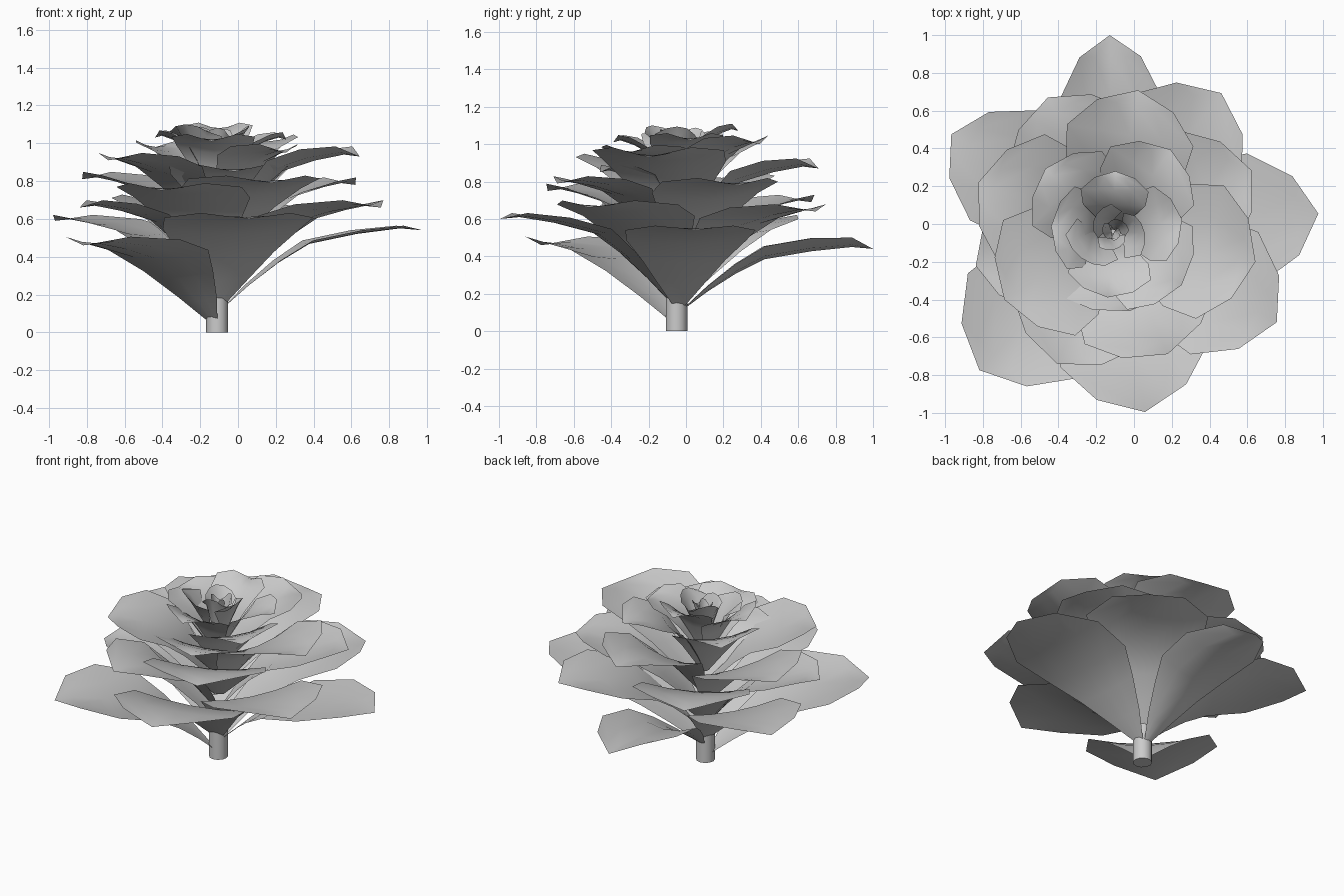
import bpy
from math import radians, cos, sin

CX, CY = -0.11, -0.04          # flower axis

# profile rows from root to lip: reach, half width, height (fractions)
ROWS = [(0.03, 0.08, 0.0), (0.15, 0.36, 0.28), (0.29, 0.64, 0.56),
        (0.44, 0.92, 0.80), (0.68, 1.0, 0.93), (0.89, 0.60, 1.0)]


def make_mesh(name, verts, faces):
    me = bpy.data.meshes.new(name)
    me.from_pydata(verts, [], faces)
    me.polygons.foreach_set("use_smooth", [True] * len(faces))
    ob = bpy.data.objects.new(name, me)
    bpy.context.collection.objects.link(ob)
    return ob


def petal(name, angle, reach, half, root, top, cup=0.05, roll=0.0):
    """Cupped open petal with a pointed lip; roll tilts it sideways."""
    a = radians(angle)
    cols = (-1, -0.5, 0, 0.5, 1)
    verts, faces = [], []

    def put(r, w, z):
        verts.append((CX + r * cos(a) - w * sin(a), CY + r * sin(a) + w * cos(a), z))

    for fr, fw, fz in ROWS:
        for s in cols:
            put(fr * reach, fw * half * s, root + fz * (top - root)
                + cup * s * s * min(1, fw * 1.2) + roll * s * fw)
    put(reach, 0, top - 0.01)
    n = len(cols)
    for i in range(len(ROWS) - 1):
        for j in range(n - 1):
            k = i * n + j
            faces.append((k, k + 1, k + n + 1, k + n))
    last = (len(ROWS) - 1) * n
    for j in range(n - 1):
        faces.append((last + j, last + j + 1, len(verts) - 1))
    return make_mesh(name, verts, faces)


def bud_petal(name, angle, radius, spread, root, top):
    """Steep petal wrapped round the axis."""
    n = 4
    rows = [(0.15, 0.4, 0), (0.5, 0.8, 0.45), (0.8, 1, 0.8), (1, 0.6, 1)]
    verts, faces = [], []
    for fr, fs, fz in rows:
        for j in range(n + 1):
            s = 2 * j / n - 1
            a = radians(angle + s * spread * fs)
            r = radius * fr * (1 - 0.15 * s)      # spiral overlap
            z = root + (top - root) * fz - (0.04 * s * s if fz == 1 else 0)
            verts.append((CX + r * cos(a), CY + r * sin(a), z))
    w = n + 1
    for i in range(len(rows) - 1):
        for j in range(n):
            k = i * w + j
            faces.append((k, k + 1, k + w + 1, k + w))
    return make_mesh(name, verts, faces)


# open petals: angle, reach, half width, root height, top height, cup, roll
OPEN = [
    (-134, 1.02, 0.40, 0.05, 0.47, 0.05),
    (91, 1.04, 0.27, 0.12, 0.45, 0.07),
    (5, 1.09, 0.35, 0.13, 0.55, 0.02),
    (-80, 0.97, 0.40, 0.14, 0.61, 0.03),
    (149, 1.00, 0.34, 0.16, 0.60, 0.03),
    (-29, 0.99, 0.37, 0.20, 0.67, 0.04),
    (52, 0.93, 0.37, 0.22, 0.65, 0.04),
    (-166, 0.75, 0.30, 0.24, 0.67, 0.04),
    (116, 0.79, 0.36, 0.28, 0.70, 0.04),
    (-113, 0.76, 0.36, 0.32, 0.76, 0.04),
    (24, 0.80, 0.34, 0.35, 0.79, 0.04),
    (160, 0.76, 0.36, 0.40, 0.82, 0.04),
    (-66, 0.71, 0.38, 0.42, 0.80, 0.04),
    (80, 0.76, 0.34, 0.46, 0.88, 0.06),
    (-12, 0.77, 0.36, 0.48, 0.94, 0.06),
    (-148, 0.68, 0.36, 0.50, 0.92, 0.04),
    (-78, 0.43, 0.32, 0.55, 0.86, 0.04),
    (137, 0.49, 0.27, 0.60, 0.98, 0.05),
    (-38, 0.46, 0.28, 0.60, 0.96, 0.05),
    (55, 0.53, 0.27, 0.62, 1.01, 0.05),
    (-95, 0.35, 0.22, 0.66, 1.02, 0.04),
    (175, 0.33, 0.22, 0.68, 1.04, 0.04),
    (10, 0.37, 0.20, 0.70, 1.03, 0.04),
    (88, 0.32, 0.18, 0.72, 1.08, 0.04),
]
for i, p in enumerate(OPEN):
    petal(f"open_petal_{i + 1}", *p)

# closed bud petals spiralling inwards
for i in range(7):
    bud_petal(f"bud_petal_{i + 1}", -140 + i * 137.5, 0.22 * 0.76 ** i,
              60 + 4 * i, 0.78, 1.10 - 0.006 * i)

# stem
bpy.ops.mesh.primitive_cylinder_add(vertices=12, radius=0.058, depth=0.3,
                                    location=(CX, CY - 0.01, 0.15))
stem = bpy.context.object
stem.name = "stem"
bpy.ops.object.shade_smooth_by_angle()
